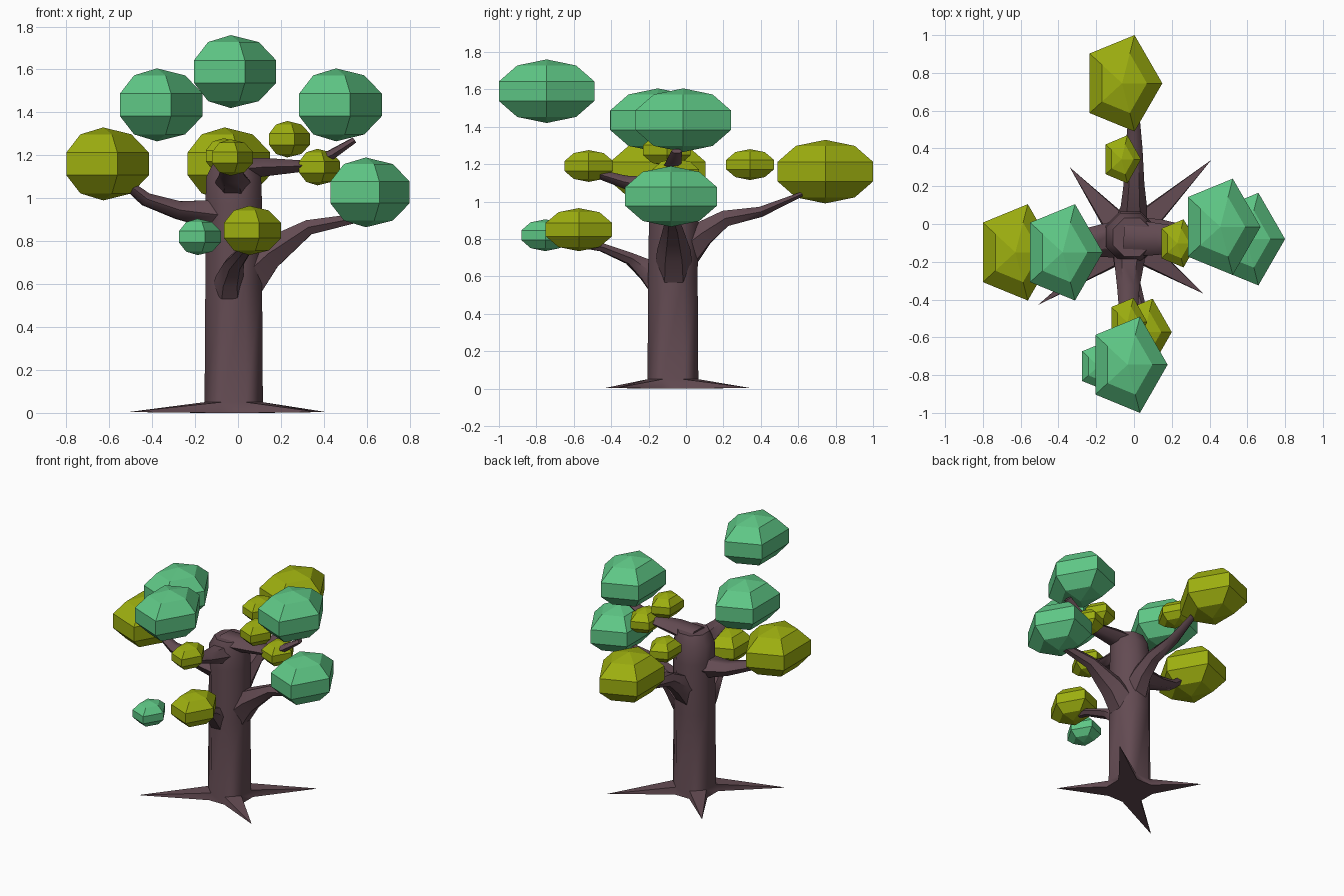
import bpy, bmesh, math
from mathutils import Vector

if "Cube" in bpy.data.objects:
    bpy.data.objects.remove(bpy.data.objects["Cube"])


def material(name, rgb):
    m = bpy.data.materials.new(name)
    m.diffuse_color = (*rgb, 1)
    m.use_nodes = True
    m.node_tree.nodes["Principled BSDF"].inputs["Base Color"].default_value = m.diffuse_color
    return m


BARK = material("bark", (0.125, 0.07, 0.085))
GREEN = material("green_leaf", (0.115, 0.58, 0.24))
OLIVE = material("olive_leaf", (0.34, 0.43, 0.005))


def finish(name, bm, mat, smooth=False):
    bmesh.ops.recalc_face_normals(bm, faces=bm.faces)
    me = bpy.data.meshes.new(name)
    bm.to_mesh(me)
    bm.free()
    ob = bpy.data.objects.new(name, me)
    bpy.context.collection.objects.link(ob)
    me.materials.append(mat)
    if smooth:
        bpy.ops.object.select_all(action='DESELECT')
        ob.select_set(True)
        bpy.context.view_layer.objects.active = ob
        bpy.ops.object.shade_smooth_by_angle(angle=math.radians(50))
    return ob


def loft(bm, rings, cap_start=True, cap_end=True):
    """Skin rings of equal count; a one-point ring becomes a pole."""
    vs = [[bm.verts.new(p) for p in r] for r in rings]
    for a, b in zip(vs, vs[1:]):
        n = max(len(a), len(b))
        for i in range(n):
            j = (i + 1) % n
            if len(a) == 1:
                bm.faces.new((a[0], b[j], b[i]))
            elif len(b) == 1:
                bm.faces.new((a[i], a[j], b[0]))
            else:
                bm.faces.new((a[i], a[j], b[j], b[i]))
    if cap_start and len(vs[0]) > 2:
        bm.faces.new(vs[0][::-1])
    if cap_end and len(vs[-1]) > 2:
        bm.faces.new(vs[-1])
    return vs


def leaf_cluster(name, x, y, z, mat):
    """Five-sided, five-band ball filling the given x, y, z ranges."""
    s72 = math.sin(math.radians(72))
    rx = (x[1] - x[0]) / (s72 * (1 + math.cos(math.radians(36))))
    ry = (y[1] - y[0]) / (2 * s72 * s72)
    rz = (z[1] - z[0]) / 2
    c = Vector((x[1] - s72 * rx, sum(y) / 2, sum(z) / 2))
    rings = []
    for k in range(6):
        p = math.pi * k / 5
        count = 1 if k in (0, 5) else 5
        rings.append([c + Vector((rx * math.sin(p) * math.cos(math.tau * i / 5),
                                  ry * math.sin(p) * math.sin(math.tau * i / 5),
                                  rz * math.cos(p))) for i in range(count)])
    bm = bmesh.new()
    loft(bm, rings)
    finish(name, bm, mat)


def branch(name, stations, sides=6):
    """Tapered limb; each station is (centre, half width, half depth)."""
    pts = [Vector(s[0]) for s in stations]
    rings = []
    for i, (p, (_, w, h)) in enumerate(zip(pts, stations)):
        t = (pts[min(i + 1, len(pts) - 1)] - pts[max(i - 1, 0)]).normalized()
        side = t.cross(Vector((0, 0, 1))).normalized()
        up = side.cross(t)
        rings.append([p + side * w * math.cos(math.tau * k / sides)
                      + up * h * math.sin(math.tau * k / sides) for k in range(sides)])
    bm = bmesh.new()
    loft(bm, rings)
    finish(name, bm, BARK, True)


# Trunk: octagonal column with four pointed roots on the diagonals
def octagon(cx, cy, z, r):
    return [Vector((cx + r * math.cos(math.radians(22.5 + 45 * i)),
                    cy + r * math.sin(math.radians(22.5 + 45 * i)), z)) for i in range(8)]


bm = bmesh.new()
rings = loft(bm, [octagon(-0.02, -0.07, 0.05, 0.147), octagon(-0.02, -0.07, 0.6, 0.143),
                  octagon(-0.02, -0.065, 0.97, 0.143), octagon(-0.02, -0.07, 1.10, 0.138),
                  octagon(-0.01, -0.07, 1.17, 0.11)], cap_start=False)
top = rings[0]
foot = [bm.verts.new(p) for p in octagon(-0.02, -0.07, 0, 0.16)]
tips = [bm.verts.new((x, y, 0.004)) for x, y in
        ((0.41, 0.34), (-0.34, 0.30), (-0.51, -0.43), (0.37, -0.37))]
for q, tip in enumerate(tips):
    a, b, c = 2 * q, 2 * q + 1, (2 * q + 2) % 8
    bm.faces.new((top[a], tip, top[b]))
    bm.faces.new((top[a], foot[a], tip))
    bm.faces.new((top[b], tip, foot[b]))
    bm.faces.new((foot[b], tip, foot[a]))
    bm.faces.new((top[b], foot[b], foot[c], top[c]))
bm.faces.new(foot[::-1])
finish("trunk", bm, BARK, True)

# Main limbs
branch("right_branch", [((0.03, -0.065, 0.64), 0.10, 0.13), ((0.14, -0.065, 0.74), 0.09, 0.085),
                        ((0.33, -0.07, 0.865), 0.05, 0.04), ((0.62, -0.08, 0.92), 0.025, 0.02)])
branch("left_branch", [((-0.08, -0.08, 0.92), 0.10, 0.085), ((-0.28, -0.10, 0.945), 0.07, 0.048),
                       ((-0.43, -0.13, 0.995), 0.05, 0.035), ((-0.56, -0.15, 1.10), 0.03, 0.02)])
branch("back_branch", [((-0.02, -0.02, 0.74), 0.09, 0.12), ((0.0, 0.09, 0.83), 0.07, 0.075),
                       ((0.0, 0.21, 0.91), 0.055, 0.05), ((0.0, 0.40, 0.945), 0.045, 0.032),
                       ((0.0, 0.62, 1.04), 0.025, 0.014)])
branch("top_right_branch", [((-0.05, -0.07, 1.13), 0.10, 0.06), ((0.12, -0.08, 1.145), 0.085, 0.05),
                            ((0.29, -0.08, 1.15), 0.06, 0.032), ((0.43, -0.07, 1.20), 0.045, 0.026),
                            ((0.54, -0.05, 1.27), 0.03, 0.015)])
branch("top_front_branch", [((-0.02, -0.06, 1.05), 0.09, 0.09), ((-0.025, -0.20, 1.08), 0.08, 0.06),
                            ((-0.03, -0.33, 1.105), 0.06, 0.04), ((-0.03, -0.51, 1.16), 0.045, 0.025)])
branch("lower_front_branch", [((-0.04, -0.12, 0.58), 0.08, 0.12), ((-0.04, -0.21, 0.635), 0.065, 0.065),
                              ((-0.02, -0.30, 0.695), 0.05, 0.035), ((0.03, -0.45, 0.755), 0.035, 0.025),
                              ((0.05, -0.60, 0.775), 0.025, 0.018)])

# Foliage: x, y and z ranges of each cluster
for name, x, y, z, mat in (
    ("leaf_front_top", (-0.205, 0.178), (-1.0, -0.49), (1.42, 1.76), GREEN),
    ("leaf_left_top", (-0.55, -0.165), (-0.405, 0.105), (1.265, 1.605), GREEN),
    ("leaf_right_top", (0.285, 0.67), (-0.27, 0.24), (1.265, 1.605), GREEN),
    ("leaf_right_low", (0.43, 0.80), (-0.325, 0.165), (0.865, 1.19), GREEN),
    ("leaf_front_small", (-0.275, -0.08), (-0.88, -0.625), (0.735, 0.905), GREEN),
    ("leaf_left", (-0.80, -0.415), (-0.405, 0.105), (0.99, 1.33), OLIVE),
    ("leaf_back", (-0.235, 0.15), (0.49, 1.0), (0.99, 1.33), OLIVE),
    ("leaf_back_small", (-0.15, 0.037), (0.215, 0.47), (1.115, 1.28), OLIVE),
    ("leaf_top_small", (0.145, 0.335), (-0.23, 0.025), (1.19, 1.36), OLIVE),
    ("leaf_right_small", (0.285, 0.475), (-0.18, 0.07), (1.06, 1.23), OLIVE),
    ("leaf_front_low", (-0.065, 0.20), (-0.75, -0.395), (0.735, 0.965), OLIVE),
    ("leaf_front_mid", (-0.12, 0.07), (-0.65, -0.39), (1.105, 1.275), OLIVE),
):
    leaf_cluster(name, x, y, z, mat)
